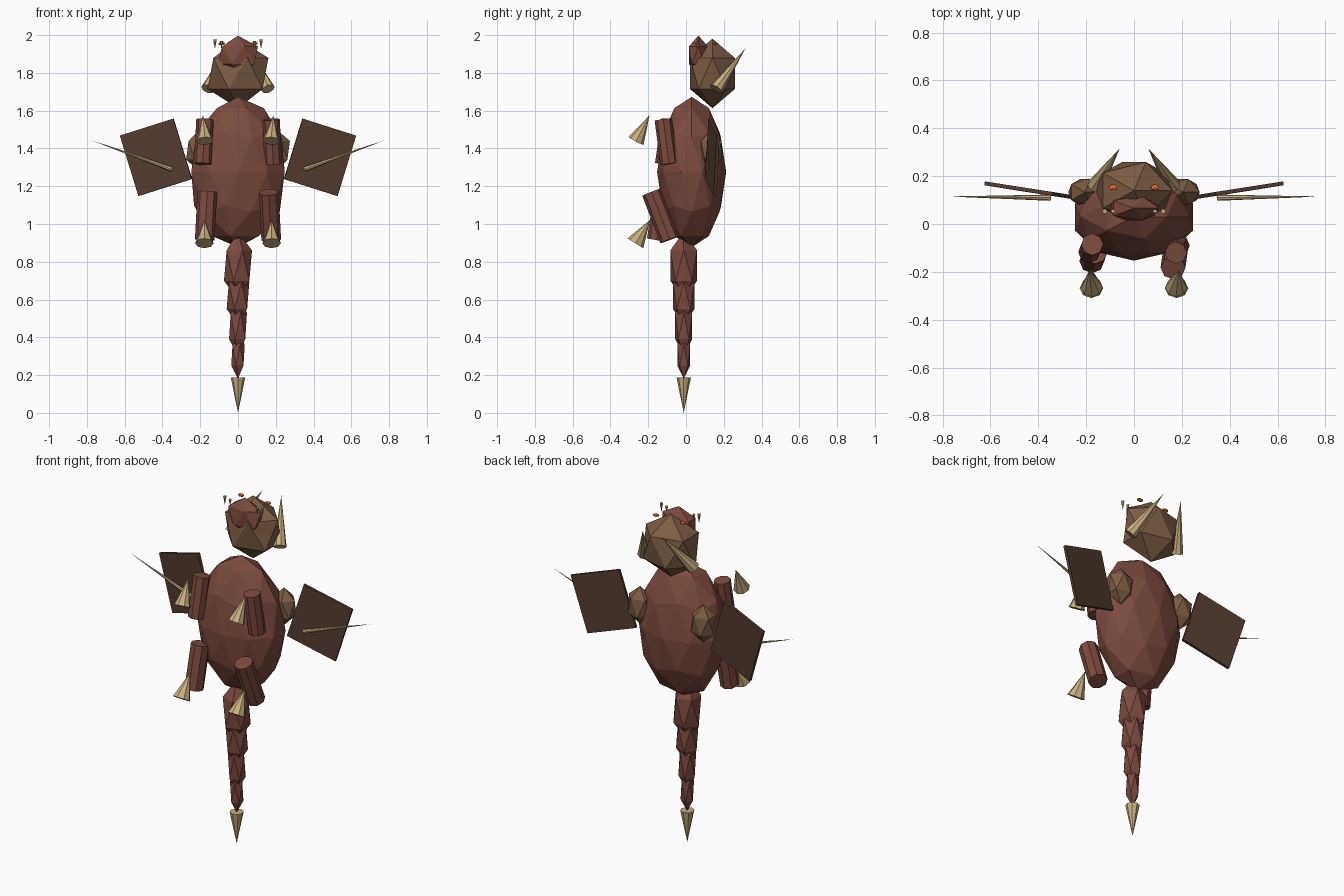
import bpy, bmesh
from mathutils import Vector, Matrix

if "Cube" in bpy.data.objects:
    bpy.data.objects.remove(bpy.data.objects["Cube"])


def material(name, rgb):
    m = bpy.data.materials.new(name)
    m.diffuse_color = (*rgb, 1)
    m.use_nodes = True
    m.node_tree.nodes["Principled BSDF"].inputs["Base Color"].default_value = m.diffuse_color
    return m


RED = material("red_hide", (0.20, 0.07, 0.05))
BROWN = material("brown_hide", (0.20, 0.11, 0.06))
DARK = material("wing_skin", (0.085, 0.045, 0.03))
HORN = material("horn", (0.58, 0.43, 0.22))
EYE = material("eye_glow", (0.8, 0.15, 0.03))


def finish(bm, name, mat):
    me = bpy.data.meshes.new(name)
    bm.to_mesh(me)
    bm.free()
    me.materials.append(mat)
    ob = bpy.data.objects.new(name, me)
    bpy.context.collection.objects.link(ob)
    return ob


def lump(name, c, r, mat, sub=1):
    """Faceted ball with per-axis radii."""
    bm = bmesh.new()
    bmesh.ops.create_icosphere(bm, subdivisions=sub, radius=1,
                               matrix=Matrix.Translation(c) @ Matrix.Diagonal((*r, 1)))
    return finish(bm, name, mat)


def rod(name, a, b, r1, r2, mat, sides=8):
    """Cylinder or cone from a (radius r1) to b (radius r2)."""
    a, b = Vector(a), Vector(b)
    d = b - a
    rot = Vector((0, 0, 1)).rotation_difference(d.normalized()).to_matrix().to_4x4()
    bm = bmesh.new()
    bmesh.ops.create_cone(bm, cap_ends=True, segments=sides, radius1=r1, radius2=r2,
                          depth=d.length, matrix=Matrix.Translation((a + b) / 2) @ rot)
    return finish(bm, name, mat)


def plate(name, c, u, v, thick, mat):
    """Thin box spanned by edge vectors u and v."""
    u, v = Vector(u), Vector(v)
    n = u.cross(v).normalized() * thick
    m = Matrix((u, v, n)).transposed().to_4x4()
    bm = bmesh.new()
    bmesh.ops.create_cube(bm, size=1, matrix=Matrix.Translation(c) @ m)
    bmesh.ops.recalc_face_normals(bm, faces=bm.faces)
    return finish(bm, name, mat)


# Body, head and snout
lump("body", (0, 0.03, 1.275), (0.26, 0.183, 0.398), RED, 2)
lump("head", (0, 0.14, 1.797), (0.18, 0.14, 0.184), BROWN)
lump("snout", (0, 0.066, 1.893), (0.118, 0.06, 0.104), RED)

# Tail: shrinking lumps ending in a spike
for i, (z, r, h) in enumerate([(0.78, 0.083, 0.18), (0.622, 0.067, 0.16),
                               (0.46, 0.053, 0.155), (0.306, 0.04, 0.125)]):
    lump(f"tail_segment_{i + 1}", (0, -0.012, z), (r, r, h), RED)
rod("tail_spike", (0, -0.012, 0.187), (0, -0.012, 0), 0.038, 0, HORN)

for s, side in ((-1, "left"), (1, "right")):
    # Face details
    rod(f"horn_{side}", (s * 0.16, 0.16, 1.715), (s * 0.06, 0.315, 1.93), 0.036, 0, HORN)
    lump(f"eye_{side}", (s * 0.087, 0.153, 1.955), (0.02, 0.014, 0.01), EYE)
    rod(f"outer_tooth_{side}", (s * 0.122, 0.053, 1.978), (s * 0.122, 0.053, 1.925), 0.01, 0, HORN, 6)
    rod(f"inner_tooth_{side}", (s * 0.088, 0.053, 1.968), (s * 0.088, 0.053, 1.93), 0.009, 0, HORN, 6)

    # Shoulder, wing panel and wing spike
    lump(f"wing_shoulder_{side}", (s * 0.205, 0.133, 1.39), (0.078, 0.064, 0.11), BROWN)
    plate(f"wing_{side}", (s * 0.434, 0.14, 1.353), (s * 0.283, 0.044, -0.09),
          (s * 0.098, 0.016, 0.32), 0.016, DARK)
    rod(f"wing_spike_{side}", (s * 0.35, 0.11, 1.29), (s * 0.78, 0.115, 1.445), 0.013, 0, HORN)

    # Legs lean opposite ways on the two sides
    top_f, low_f = ((-0.12, -0.09) if s > 0 else (-0.085, -0.118))
    rod(f"front_leg_{side}", (s * 0.187, low_f, 1.318), (s * 0.175, top_f, 1.553), 0.046, 0.046, RED)
    top_h, low_h = ((-0.183, -0.087) if s > 0 else (-0.115, -0.155))
    rod(f"hind_leg_{side}", (s * 0.176, low_h, 0.917), (s * 0.163, top_h, 1.168), 0.052, 0.052, RED)

    # Claws
    rod(f"front_claw_{side}", (s * 0.175, -0.265, 1.44), (s * 0.187, -0.193, 1.575), 0.045, 0, HORN)
    rod(f"hind_claw_{side}", (s * 0.178, -0.268, 0.898), (s * 0.178, -0.19, 1.022), 0.049, 0, HORN)
